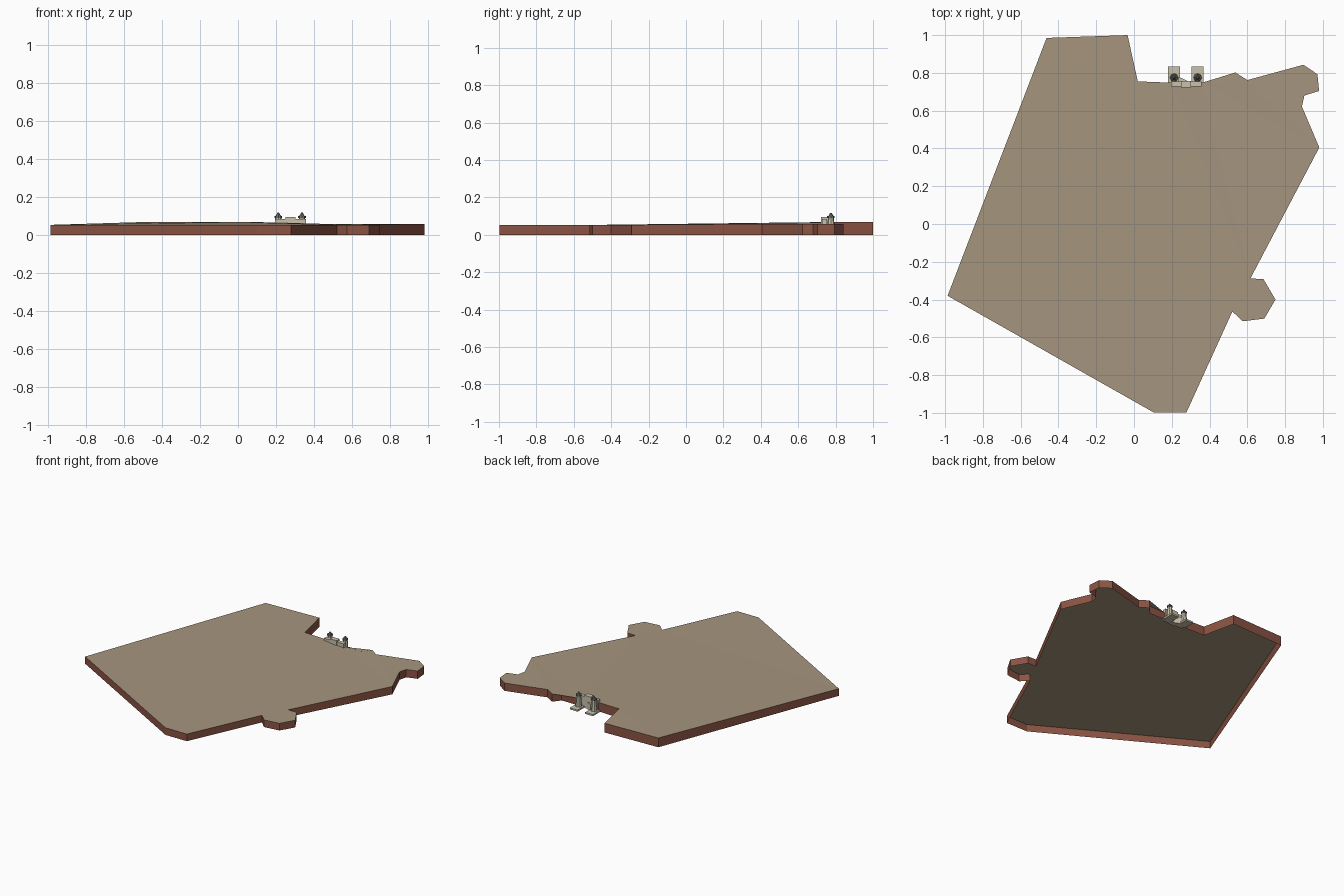
import bpy
import bmesh

if "Cube" in bpy.data.objects:
    bpy.data.objects.remove(bpy.data.objects["Cube"])


def srgb(r, g, b):
    return tuple((c / 255 / 12.92) if c < 10 else ((c / 255 + 0.055) / 1.055) ** 2.4
                 for c in (r, g, b)) + (1.0,)


def material(name, rgb):
    m = bpy.data.materials.new(name)
    m.diffuse_color = srgb(*rgb)
    m.use_nodes = True
    m.node_tree.nodes["Principled BSDF"].inputs["Base Color"].default_value = m.diffuse_color
    return m


SAND = material("sand", (166, 149, 126))
BRICK = material("brick_brown", (139, 84, 68))
STONE = material("pale_stone", (200, 193, 172))
GREY = material("dark_grey", (112, 112, 106))


def finish(name, bm, mats):
    mesh = bpy.data.meshes.new(name)
    bm.to_mesh(mesh)
    bm.free()
    for m in mats:
        mesh.materials.append(m)
    ob = bpy.data.objects.new(name, mesh)
    bpy.context.collection.objects.link(ob)
    return ob


def prism(name, points, z0, z1, mat):
    """Closed upright prism over a counter-clockwise outline."""
    bm = bmesh.new()
    low = [bm.verts.new((x, y, z0)) for x, y in points]
    high = [bm.verts.new((x, y, z1)) for x, y in points]
    bm.faces.new(low[::-1])
    bm.faces.new(high)
    for i in range(len(points)):
        j = (i + 1) % len(points)
        bm.faces.new((low[i], low[j], high[j], high[i]))
    return finish(name, bm, [mat])


def box(name, x0, x1, y0, y1, z0, z1, mat):
    return prism(name, [(x0, y0), (x1, y0), (x1, y1), (x0, y1)], z0, z1, mat)


def frustum(name, x, y, r0, r1, z0, z1, mat, sides=8):
    bm = bmesh.new()
    bmesh.ops.create_cone(bm, cap_ends=True, segments=sides, radius1=r0,
                          radius2=r1, depth=z1 - z0)
    bmesh.ops.translate(bm, verts=bm.verts, vec=(x, y, (z0 + z1) / 2))
    return finish(name, bm, [mat])


# Ground slab: outline clockwise with top height, open underneath
OUTLINE = [
    (-0.987, -0.38, 0.053), (-0.463, 0.985, 0.069), (-0.034, 1.0, 0.069),
    (0.02, 0.755, 0.068), (0.2, 0.748, 0.066), (0.36, 0.748, 0.053),
    (0.495, 0.748, 0.056), (0.537, 0.802, 0.058), (0.60, 0.762, 0.058),
    (0.897, 0.843, 0.058), (0.971, 0.793, 0.058), (0.98, 0.704, 0.058),
    (0.902, 0.68, 0.058), (0.889, 0.622, 0.058), (0.981, 0.405, 0.058),
    (0.616, -0.289, 0.053), (0.685, -0.291, 0.053), (0.749, -0.40, 0.053),
    (0.69, -0.501, 0.053), (0.574, -0.515, 0.053), (0.521, -0.463, 0.053),
    (0.278, -0.997, 0.053), (0.103, -0.997, 0.053),
]
pts = OUTLINE[::-1]
bm = bmesh.new()
low = [bm.verts.new((x, y, 0)) for x, y, z in pts]
high = [bm.verts.new(p) for p in pts]
top = bm.faces.new(high)
for i in range(len(pts)):
    j = (i + 1) % len(pts)
    bm.faces.new((low[i], low[j], high[j], high[i])).material_index = 1
bmesh.ops.triangulate(bm, faces=[top])
finish("ground_slab", bm, [SAND, BRICK])

# Gate wall with raised centre
box("gate_wall", 0.195, 0.357, 0.727, 0.755, 0.0, 0.083, STONE)
box("gate_wall_centre", 0.25, 0.302, 0.722, 0.758, 0.0, 0.094, STONE)
prism("gate_brace", [(0.235, 0.75), (0.30, 0.75), (0.235, 0.78)], 0.0, 0.05, STONE)

# Paired pillars, each on a footing plate
for side, x in (("left", 0.212), ("right", 0.337)):
    y = 0.775
    box(side + "_footing", x - 0.032, x + 0.032, 0.75, 0.833, 0.0, 0.012, STONE)
    frustum(side + "_pillar", x, y, 0.022, 0.016, 0.012, 0.09, STONE)
    frustum(side + "_pillar_cap", x, y, 0.02, 0.02, 0.09, 0.1, GREY)
    frustum(side + "_finial", x, y, 0.014, 0.004, 0.1, 0.117, GREY)
